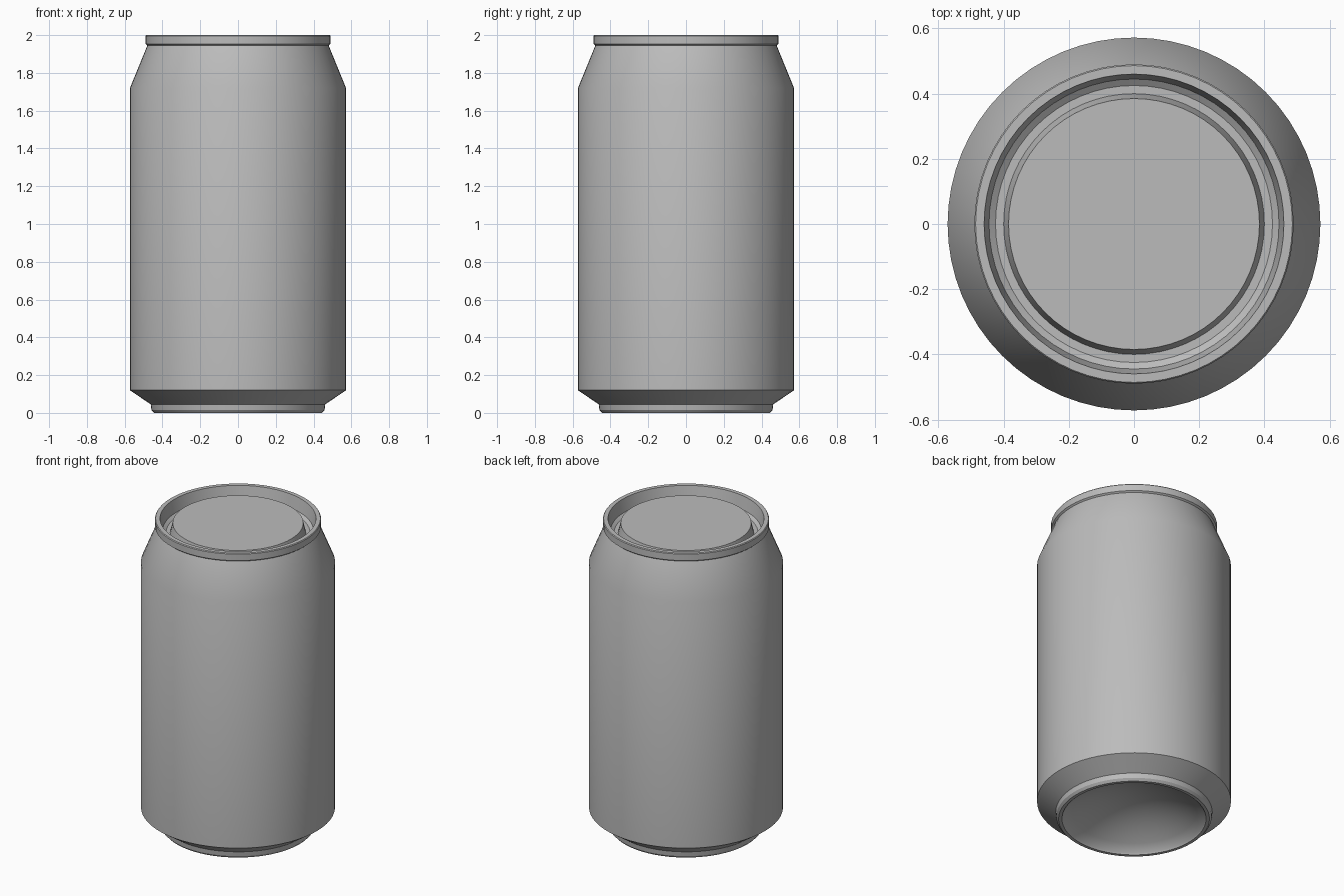
import bpy, bmesh, math

cube = bpy.data.objects.get("Cube")
if cube:
    bpy.data.objects.remove(cube, do_unlink=True)

SEGMENTS = 64

metal = bpy.data.materials.new("plain grey metal")
metal.use_nodes = True
grey = (0.5, 0.5, 0.5, 1)
metal.diffuse_color = grey
metal.node_tree.nodes["Principled BSDF"].inputs["Base Color"].default_value = grey


def lathe(name, profile):
    """Spin a (radius, height) profile, listed bottom/outside first, about z."""
    bm = bmesh.new()
    rings = []
    for r, z in profile:
        if r == 0:
            rings.append([bm.verts.new((0, 0, z))] * SEGMENTS)
        else:
            rings.append([bm.verts.new((r * math.cos(a), r * math.sin(a), z))
                          for a in (math.tau * i / SEGMENTS for i in range(SEGMENTS))])
    for low, high in zip(rings, rings[1:]):
        for i in range(SEGMENTS):
            j = (i + 1) % SEGMENTS
            corners = dict.fromkeys((low[i], low[j], high[j], high[i]))
            bm.faces.new(list(corners))
    mesh = bpy.data.meshes.new(name)
    bm.to_mesh(mesh)
    bm.free()
    mesh.materials.append(metal)
    obj = bpy.data.objects.new(name, mesh)
    bpy.context.collection.objects.link(obj)
    bpy.ops.object.select_all(action="DESELECT")
    obj.select_set(True)
    bpy.context.view_layer.objects.active = obj
    bpy.ops.object.shade_smooth_by_angle(angle=math.radians(30))
    return obj


# Concave dome under the base, from the centre outwards
DOME_RADIUS, DOME_HEIGHT = 0.42, 0.15
dome = [(DOME_RADIUS * t, 0.01 + DOME_HEIGHT * (1 - t * t))
        for t in (i / 8 for i in range(9))]

# Foot, flared base, straight wall and tapered shoulder
wall = [(0.425, 0), (0.445, 0), (0.458, 0.015), (0.462, 0.045),
        (0.572, 0.12), (0.572, 1.72), (0.48, 1.945)]
lathe("can_body", dome + wall)

# Rolled rim, countersunk groove and raised lid panel
lathe("can_lid", [(0.48, 1.945), (0.49, 1.953), (0.49, 1.995), (0.486, 2),
                  (0.46, 2), (0.445, 1.92), (0.425, 1.905),
                  (0.4, 1.905), (0.385, 1.97), (0, 1.97)])
